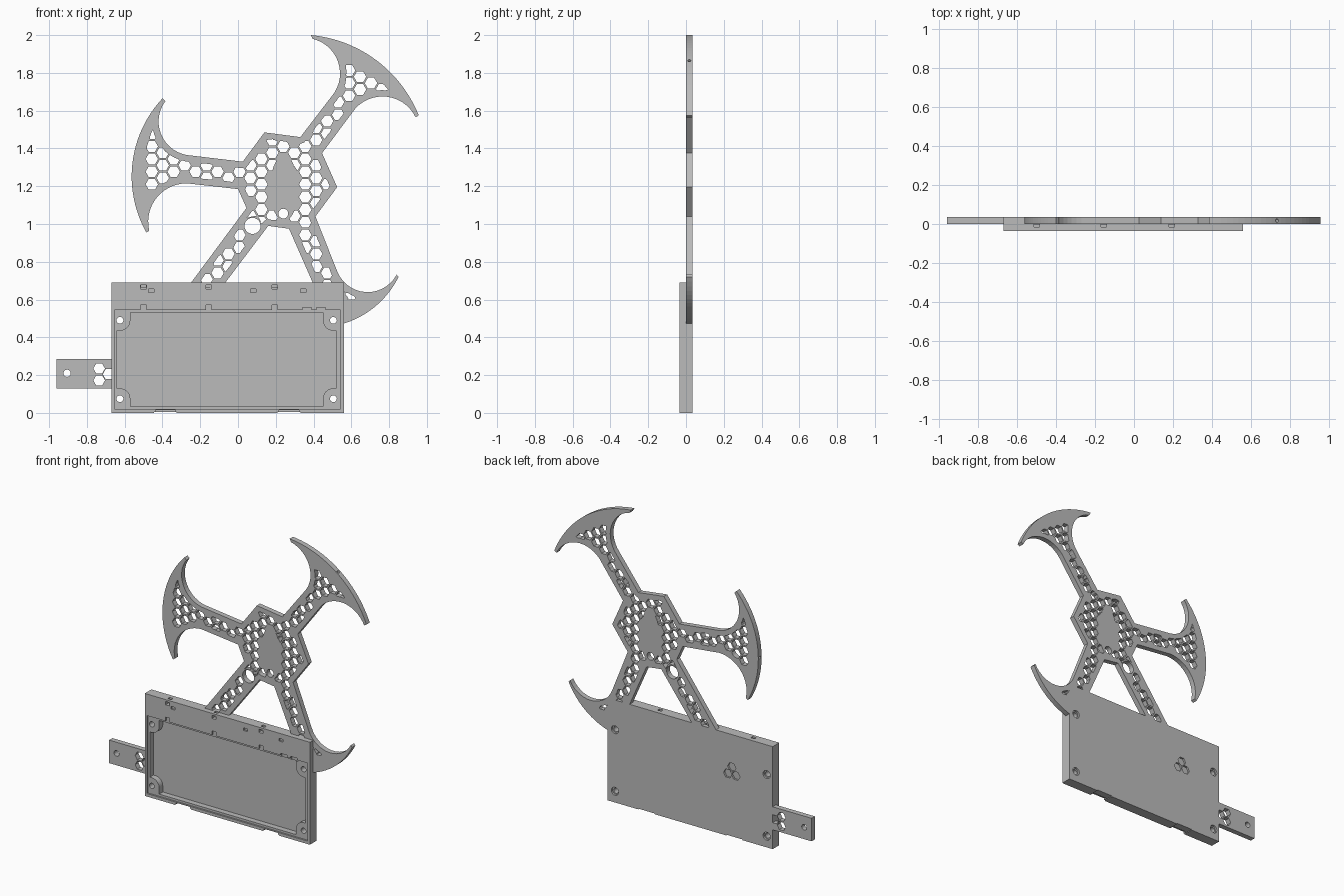
import bpy, bmesh
from math import pi, sin, cos, atan2, sqrt
from mathutils import Vector, Matrix
from mathutils.geometry import intersect_point_line

cube = bpy.data.objects.get("Cube")
if cube:
    bpy.data.objects.remove(cube, do_unlink=True)

grey = bpy.data.materials.new("plain_grey")
grey.use_nodes = True
grey.diffuse_color = (0.5, 0.5, 0.5, 1)
grey.node_tree.nodes["Principled BSDF"].inputs["Base Color"].default_value = (0.5, 0.5, 0.5, 1)


# ---- outline helpers (all in the x-z plane) ----
def arc(a, m, b, n=14):
    """Points on the circle through a, m and b."""
    a, m, b = Vector(a), Vector(m), Vector(b)
    d = 2 * (a.x * (m.y - b.y) + m.x * (b.y - a.y) + b.x * (a.y - m.y))
    qa, qm, qb = a.dot(a), m.dot(m), b.dot(b)
    c = Vector((qa * (m.y - b.y) + qm * (b.y - a.y) + qb * (a.y - m.y),
                qa * (b.x - m.x) + qm * (a.x - b.x) + qb * (m.x - a.x))) / d
    start = atan2(a.y - c.y, a.x - c.x)
    mid = (atan2(m.y - c.y, m.x - c.x) - start) % (2 * pi)
    sweep = (atan2(b.y - c.y, b.x - c.x) - start) % (2 * pi)
    if mid > sweep:
        sweep -= 2 * pi
    r = (a - c).length
    return [(c.x + r * cos(start + sweep * i / n), c.y + r * sin(start + sweep * i / n))
            for i in range(n + 1)]


def ring(x, z, r, n=20, turn=0.0):
    return [(x + r * cos(turn + 2 * pi * i / n), z + r * sin(turn + 2 * pi * i / n)) for i in range(n)]


def rect(x0, x1, z0, z1):
    return [(x0, z0), (x1, z0), (x1, z1), (x0, z1)]


def plate(name, outline, holes, y0, y1):
    """Extrude an outline with holes between two depths."""
    curve = bpy.data.curves.new(name, "CURVE")
    curve.dimensions = "2D"
    curve.fill_mode = "BOTH"
    curve.extrude = (y1 - y0) / 2
    for loop in [outline] + holes:
        spline = curve.splines.new("POLY")
        spline.points.add(len(loop) - 1)
        for p, (x, z) in zip(spline.points, loop):
            p.co = (x, z, 0, 1)
        spline.use_cyclic_u = True
    temp = bpy.data.objects.new(name + "_curve", curve)
    bpy.context.collection.objects.link(temp)
    deps = bpy.context.evaluated_depsgraph_get()
    mesh = bpy.data.meshes.new_from_object(temp.evaluated_get(deps), depsgraph=deps)
    bpy.data.objects.remove(temp, do_unlink=True)
    bpy.data.curves.remove(curve)
    mesh.transform(Matrix.Translation((0, (y0 + y1) / 2, 0)) @ Matrix.Rotation(pi / 2, 4, "X"))
    bm = bmesh.new()
    bm.from_mesh(mesh)
    bmesh.ops.remove_doubles(bm, verts=bm.verts, dist=0.00005)
    bmesh.ops.recalc_face_normals(bm, faces=bm.faces)
    for f in bm.faces:
        f.smooth = False
    bm.to_mesh(mesh)
    bm.free()
    mesh.name = name
    mesh.materials.clear()
    mesh.materials.append(grey)
    ob = bpy.data.objects.new(name, mesh)
    bpy.context.collection.objects.link(ob)
    return ob


def carve(ob, cutters):
    for c in cutters:
        mod = ob.modifiers.new("cut", "BOOLEAN")
        mod.operation = "DIFFERENCE"
        mod.solver = "EXACT"
        mod.object = c
    deps = bpy.context.evaluated_depsgraph_get()
    mesh = bpy.data.meshes.new_from_object(ob.evaluated_get(deps), depsgraph=deps)
    ob.modifiers.clear()
    ob.data = mesh
    for c in cutters:
        bpy.data.objects.remove(c, do_unlink=True)


# ---- bladed frame outline ----
frame = arc((0.395, 1.98), (0.54, 1.79), (0.495, 1.675))                # upper right blade, inner
frame += [(0.33, 1.46), (0.14, 1.485), (0.025, 1.33)]                   # hub top
frame += arc((-0.27, 1.365), (-0.42, 1.53), (-0.385, 1.65))             # left blade
frame += arc((-0.40, 1.665), (-0.563, 1.255), (-0.485, 0.955), 24)
frame += arc((-0.47, 0.965), (-0.40, 1.17), (-0.27, 1.215))
frame += [(0, 1.185), (0.045, 1.085), (-0.315, 0.6), (-0.135, 0.6)]     # lower left arm
frame += [(0.16, 0.99), (0.27, 0.975), (0.435, 0.6), (0.55, 0.6)]       # lower right arm
frame += arc((0.55, 0.47), (0.71, 0.55), (0.85, 0.72))
frame += arc((0.84, 0.732), (0.67, 0.64), (0.525, 0.75))
frame += [(0.41, 1.04), (0.525, 1.195), (0.445, 1.375)]                 # hub right
frame += arc((0.62, 1.61), (0.775, 1.675), (0.94, 1.565))               # upper right blade
frame += arc((0.957, 1.575), (0.735, 1.865), (0.385, 2.0), 24)
edges = [(Vector(a), Vector(b)) for a, b in zip(frame, frame[1:] + frame[:1])]


def in_lattice(p):
    """True where the honeycomb may open the frame."""
    x, z = p
    if z < 0.6 or (p - Vector((0.24, 1.21))).length > 0.75:
        return False
    if ((x - 0.245) / 0.075) ** 2 + ((z - 1.19) / 0.17) ** 2 < 1:
        return False
    if (p - Vector((0.077, 0.99))).length < 0.05 or (p - Vector((0.24, 1.055))).length < 0.035:
        return False
    inside = False
    for a, b in edges:
        if (a.y > z) != (b.y > z) and x < a.x + (z - a.y) / (b.y - a.y) * (b.x - a.x):
            inside = not inside
        q, t = intersect_point_line(p, a, b)
        q = a.lerp(b, min(1, max(0, t)))
        if (Vector((q[0], q[1])) - p).length < 0.033:
            return False
    return inside


def clipped_hex(c, r):
    """Hexagon pulled in toward its centre where it leaves the lattice."""
    corners = [Vector(v) for v in ring(c.x, c.y, r, 6)]
    loop = []
    for a, b in zip(corners, corners[1:] + corners[:1]):
        for k in range(4):
            p, s = a.lerp(b, k / 4), 1.0
            while s > 0.15 and not in_lattice(c.lerp(p, s)):
                s -= 0.07
            loop.append(tuple(c.lerp(p, max(s, 0.15))))
    return loop


pitch = 0.067
holes = [ring(0.077, 0.99, 0.043), ring(0.24, 1.055, 0.026)]
for i in range(-15, 16):
    for j in range(-15, 16):
        c = Vector((0.24 + i * pitch * sqrt(3) / 2, 1.21 + (j + (i % 2) / 2) * pitch))
        if in_lattice(c):
            holes.append(clipped_hex(c, 0.033))
bladed_frame = plate("bladed_frame", frame, holes, 0.0, 0.035)


# ---- small screw holes in the blade rims ----
def rim_drill(x, z):
    bm = bmesh.new()
    out = Vector((x - 0.24, 0, z - 1.21)).normalized()
    turn = out.to_track_quat("Z", "Y").to_matrix().to_4x4()
    bmesh.ops.create_cone(bm, cap_ends=True, segments=12, radius1=0.009, radius2=0.009, depth=0.06,
                          matrix=Matrix.Translation((x, 0.0175, z)) @ turn)
    mesh = bpy.data.meshes.new("rim_drill")
    bm.to_mesh(mesh)
    bm.free()
    ob = bpy.data.objects.new("rim_drill", mesh)
    bpy.context.collection.objects.link(ob)
    ob.hide_render = True
    return ob


carve(bladed_frame, [rim_drill(0.735, 1.865), rim_drill(-0.563, 1.255)])

# ---- side tab ----
tab_holes = [ring(-0.905, 0.21, 0.019)]
tab_holes += [ring(x, z, 0.031, 6) for x, z in ((-0.735, 0.235), (-0.735, 0.172), (-0.685, 0.205))]
plate("side_tab", rect(-0.96, -0.648, 0.13, 0.285), tab_holes, 0.0, 0.035)

# ---- open tray ----
tray = plate("tray", rect(-0.67, 0.56, 0.005, 0.69), [], -0.035, 0.035)
mx, mz, hx, hz = -0.06, 0.2825, 0.58, 0.248       # pocket centre and half sizes
bx, bz, br = 0.565, 0.2075, 0.055                 # corner boss offsets and radius

pocket = []
for sx, sz in ((1, 1), (-1, 1), (-1, -1), (1, -1)):
    x, z, d = mx + sx * bx, mz + sz * bz, br * sqrt(0.5)
    boss = [(mx + sx * hx, z - sz * br)]
    boss += arc((x, z - sz * br), (x - sx * d, z - sz * d), (x - sx * br, z), 8)
    boss += [(x - sx * br, mz + sz * hz)]
    pocket += boss if sx == sz else boss[::-1]

cutters = [
    plate("pocket_cut", pocket, [], -0.05, 0.014),
    plate("lid_ledge_cut", rect(-0.655, 0.542, 0.02, 0.545), [], -0.06, -0.024),
]
# corner screws, countersunk from behind
for sx in (-1, 1):
    for sz in (-1, 1):
        x, z = mx + sx * bx, mz + sz * bz
        cutters.append(plate("screw_cut", ring(x, z, 0.018), [], -0.07, 0.07))
        cutters.append(plate("sink_cut", ring(x, z, 0.027), [], 0.022, 0.08))
# clip sockets along the upper band
for x in (-0.5, -0.155, 0.195):
    cutters.append(plate("clip_cut", rect(x - 0.015, x + 0.015, 0.655, 0.677), [], -0.05, -0.005))
    cutters.append(plate("top_cut", rect(x - 0.014, x + 0.014, 0.665, 0.71), [], -0.015, 0.005))
    cutters.append(plate("latch_cut", rect(x - 0.015, x + 0.015, 0.535, 0.572), [], -0.055, -0.025))
for x in (-0.46, 0.08, 0.345):
    cutters.append(plate("slot_cut", rect(x - 0.015, x + 0.015, 0.637, 0.655), [], -0.05, -0.024))
for x in (0.365, 0.44):
    cutters.append(plate("wire_cut", rect(x - 0.024, x + 0.024, 0.53, 0.557), [], -0.052, -0.02))
# finger notches under the tray
for x in (-0.385, 0.27):
    cutters.append(plate("notch_cut", rect(x - 0.053, x + 0.053, -0.01, 0.016), [], -0.054, -0.012))
# honeycomb dimples on the back
for x, z in ((-0.335, 0.42), (-0.395, 0.42), (-0.365, 0.47)):
    cutters.append(plate("dimple_cut", ring(x, z, 0.031, 6), [], 0.022, 0.075))
carve(tray, cutters)

# ---- feet strips closing the tray bottom ----
for name, x0, x1 in (("foot_left", 0.33, 0.56), ("foot_middle", -0.325, 0.21), ("foot_right", -0.67, -0.445)):
    plate(name, rect(x0, x1, 0.0, 0.006), [], -0.035, 0.035)
